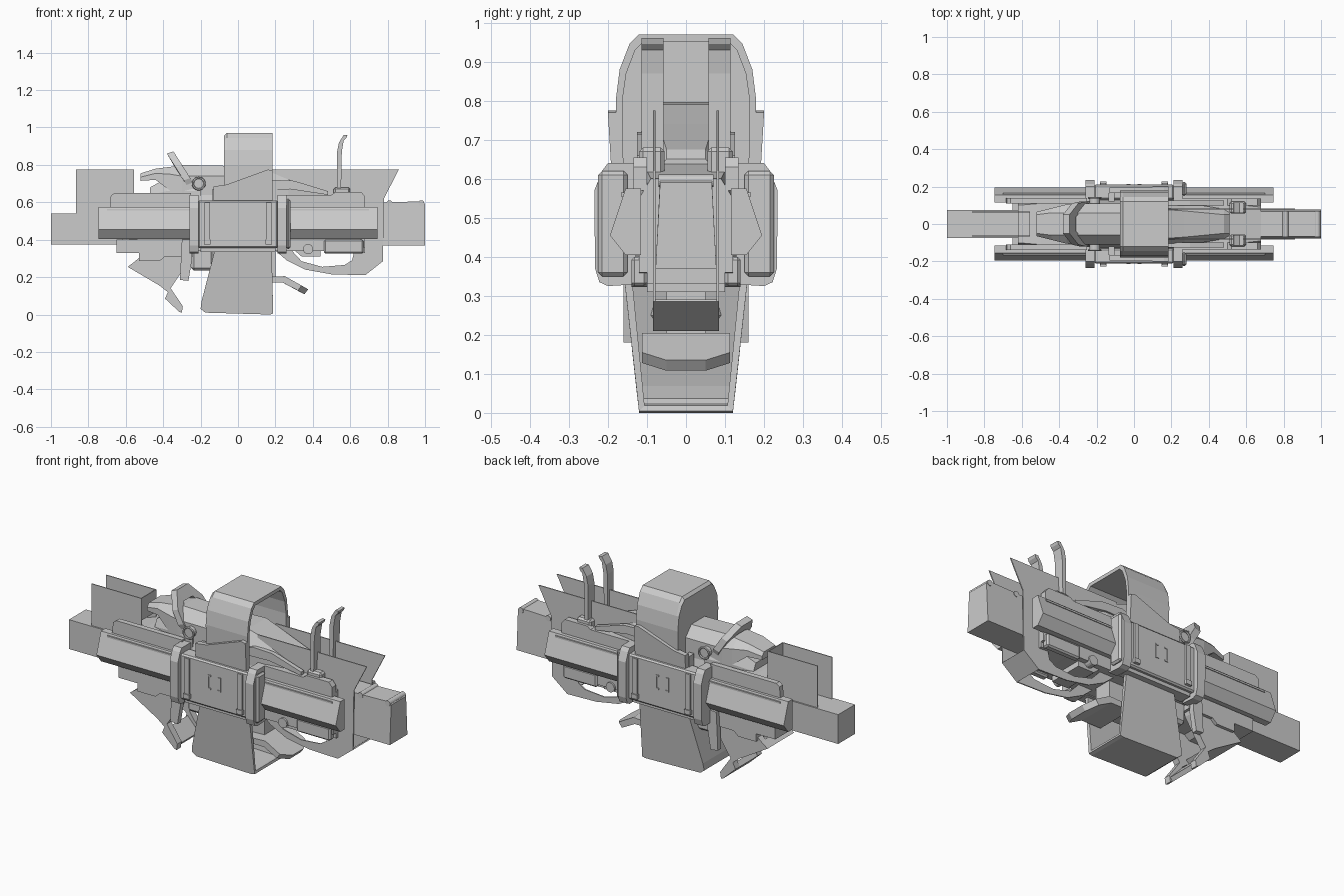
import bpy, bmesh, math
from mathutils import Vector

if "Cube" in bpy.data.objects:
    bpy.data.objects.remove(bpy.data.objects["Cube"])


def finish(name, bm, mirror=False, bevel=0):
    bmesh.ops.recalc_face_normals(bm, faces=bm.faces)
    me = bpy.data.meshes.new(name)
    bm.to_mesh(me)
    bm.free()
    ob = bpy.data.objects.new(name, me)
    bpy.context.collection.objects.link(ob)
    if bevel:
        m = ob.modifiers.new("bevel", 'BEVEL')
        m.width, m.segments, m.limit_method = bevel, 1, 'ANGLE'
    if mirror:
        m = ob.modifiers.new("mirror", 'MIRROR')
        m.use_axis = (False, True, False)
    return ob


def prism_bm(pts, lo, hi, axis='y'):
    """Extrude an xz profile along y, or a yz profile along x."""
    bm = bmesh.new()
    put = (lambda p, t: (p[0], t, p[1])) if axis == 'y' else (lambda p, t: (t, p[0], p[1]))
    a = [bm.verts.new(put(p, lo)) for p in pts]
    b = [bm.verts.new(put(p, hi)) for p in pts]
    bm.faces.new(a)
    bm.faces.new(b)
    n = len(pts)
    for i in range(n):
        j = (i + 1) % n
        bm.faces.new((a[i], a[j], b[j], b[i]))
    return bm


def prism(name, pts, lo, hi, axis='y', mirror=False, bevel=0):
    return finish(name, prism_bm(pts, lo, hi, axis), mirror, bevel)


def box(name, x0, x1, y0, y1, z0, z1, mirror=False, bevel=0):
    return prism(name, [(x0, z0), (x1, z0), (x1, z1), (x0, z1)], y0, y1, 'y', mirror, bevel)


def loft(name, sections):
    """Six-sided hull through sections (x, bottom half width, top half width, z0, z shoulder, z1)."""
    bm = bmesh.new()
    rings = []
    for x, w, t, z0, zm, z1 in sections:
        ring = [(w, z0), (w, zm), (t, z1), (-t, z1), (-w, zm), (-w, z0)]
        rings.append([bm.verts.new((x, y, z)) for y, z in ring])
    for a, b in zip(rings, rings[1:]):
        for i in range(6):
            j = (i + 1) % 6
            bm.faces.new((a[i], a[j], b[j], b[i]))
    bm.faces.new(rings[0])
    bm.faces.new(rings[-1])
    return finish(name, bm)


def both(p):
    return p + [(-y, z) for y, z in reversed(p)]


# Side rails, with a raised lip and inner bars above and below
prism("side_rail", [(.115, .575), (.155, .575), (.195, .455), (.155, .405), (.115, .405)],
      -.745, .745, 'x', True)
box("rail_groove_strip", -.70, .70, .155, .166, .555, .565, True)
prism("rear_top_bar", [(-.685, .58), (-.68, .635), (-.66, .65), (-.25, .65), (-.25, .57), (-.685, .57)],
      .11, .14, mirror=True)
prism("front_top_bar", [(.26, .57), (.26, .64), (.5, .64), (.52, .655), (.66, .655), (.68, .63), (.68, .57)],
      .10, .135, mirror=True)

# Core body between the rails
loft("core_body", [(-.62, .12, .10, .36, .55, .60), (-.5, .13, .11, .34, .57, .64),
                   (.5, .13, .11, .34, .57, .64), (.68, .12, .09, .36, .55, .60)])
prism("rear_under_block", [(-.65, .40), (-.65, .33), (-.53, .33), (-.53, .285), (-.42, .285),
                           (-.39, .31), (-.24, .31), (-.24, .40)], -.135, .135)
prism("front_under_block", [(.22, .40), (.24, .36), (.30, .345), (.34, .31), (.44, .31), (.44, .345),
                            (.68, .33), (.68, .40)], -.10, .10)
box("under_step", .46, .67, .10, .14, .325, .40, True, .008)
box("under_receiver", -.25, -.13, -.10, .10, .235, .36, bevel=.015)

# Central clamp: two straps and a side cover
strap = [(.12, .33), (.20, .325), (.222, .335), (.233, .37), (.235, .57), (.215, .62), (.20, .64), (.12, .64)]
for name, x0, x1 in (("rear_strap", -.26, -.21), ("front_strap", .21, .26)):
    prism(name, strap, x0, x1, 'x', True)
box("strap_front_lug", .255, .28, .15, .225, .35, .62, True, .01)
box("side_cover", -.215, .215, .13, .21, .355, .61, True, .008)
for x in (-.165, .165):
    box("cover_rib", x - .014, x + .014, .20, .22, .385, .60, True)
    box("rib_foot", x - .018, x + .018, .20, .226, .375, .40, True)
for s in (-1, 1):
    prism("cover_slot", [(s * .02, .46), (s * .04, .46), (s * .04, .54), (s * .02, .54),
                         (s * .02, .532), (s * .034, .532), (s * .034, .468), (s * .02, .468)],
          .205, .214, mirror=True)
box("cover_top_tab", -.135, -.105, .12, .165, .60, .67, True)
box("lower_cover_lip", -.20, .20, .12, .19, .335, .36, True)

# Upper arch: open at the front, closed at the rear
arch = [(.175, .60), (.18, .80), (.17, .88), (.145, .945), (.12, .97)]
inner = [(.16, .60), (.163, .80), (.153, .87), (.13, .93), (.11, .95)]
prism("upper_arch", both(arch) + list(reversed(both(inner))), -.06, .185, 'x')
bm = prism_bm(both(arch), -.075, -.06, 'x')
for v in bm.verts:
    if v.co.x < -.07 and v.co.z > .9:
        v.co.z -= .015
finish("arch_rear_wall", bm)
bm = prism_bm([(-.13, .60), (-.13, .685), (-.06, .695), (.16, .775), (.185, .77), (.185, .60)], .165, .19)
for v in bm.verts:
    if v.co.y > .18:
        v.co.y += .06 * (v.co.z - .60)
finish("arch_side_cheek", bm, True)

# Lower shell: tapered, open at the front and hollow
bm = prism_bm([(-.12, .36), (.18, .36), (.188, .005), (.17, 0), (-.175, .01), (-.2, .03), (-.195, .07)], -.16, .16)
for v in bm.verts:
    v.co.y *= .75 + .25 * min(1, v.co.z / .34)
bmesh.ops.recalc_face_normals(bm, faces=bm.faces)
bm.normal_update()
bmesh.ops.delete(bm, geom=[f for f in bm.faces if f.normal.x > .9 or f.normal.z > .9], context='FACES')
ob = finish("lower_shell", bm)
m = ob.modifiers.new("shell", 'SOLIDIFY')
m.thickness, m.offset = .02, -1
box("lower_inner_block", -.1, .2, -.05, .05, .19, .35)

# Upper cowl, rear hood and front slope
loft("rear_hood", [(-.52, .065, .05, .715, .735, .755), (-.44, .085, .06, .72, .755, .78),
                   (-.36, .105, .06, .66, .75, .79), (-.30, .11, .06, .62, .74, .80),
                   (-.06, .11, .06, .62, .74, .795)])
loft("rear_hood_base", [(-.47, .07, .05, .60, .64, .68), (-.38, .10, .07, .60, .66, .73), (-.2, .12, .09, .60, .66, .72)])
loft("front_cowl", [(-.06, .11, .06, .60, .74, .795), (.12, .12, .08, .60, .70, .79), (.27, .115, .07, .60, .68, .74),
                    (.48, .08, .05, .60, .64, .675), (.51, .07, .05, .60, .63, .65)])
prism("cowl_side_trim", [(.0, .66), (.18, .72), (.30, .715), (.48, .66), (.48, .64), (.28, .67)],
      .10, .125, mirror=True)

# Slanted crest that wraps the hood
bm = bmesh.new()
rings = []
for y, s in ((.12, .05), (.11, .5), (.05, 1), (-.05, 1), (-.11, .5), (-.12, .05)):
    x, z = -.27 - .095 * s, .71 + .15 * s
    rings.append([bm.verts.new((x + dx, y * k, z + dz)) for dx, dz, k in
                  ((-.015, 0, 1), (.02, .012, 1), (.055, -.045, .8), (.02, -.06, .8))])
for a, b in zip(rings, rings[1:]):
    for i in range(4):
        bm.faces.new((a[i], a[(i + 1) % 4], b[(i + 1) % 4], b[i]))
bm.faces.new(rings[0])
bm.faces.new(rings[-1])
finish("hood_crest", bm)

# Side rings on the hood
circle = [(math.cos(i * math.tau / 16), math.sin(i * math.tau / 16)) for i in range(16)]
for s in (-1, 1):
    bpy.ops.mesh.primitive_torus_add(major_radius=.031, minor_radius=.006, major_segments=20, minor_segments=6,
                                     location=(-.21, s * .14, .70), rotation=(math.pi / 2, 0, 0))
    bpy.context.object.name = "side_ring"
prism("ring_hub", [(-.21 + .028 * c, .70 + .028 * s) for c, s in circle], .10, .135, mirror=True)
prism("under_pin", [(.375 + .027 * c, .35 + .027 * s) for c, s in circle], .08, .14, mirror=True)

# Rear stock: closed box, and a raised bracket of thin plates
box("rear_box", -1, -.60, -.075, .075, .375, .54)
box("rear_plate", -.865, -.555, .062, .067, .525, .775, True)
box("rear_plate_end", -.56, -.555, -.067, .067, .65, .775)

# Front box with top pins
bm = prism_bm([(.6, .37), (1, .37), (1, .59), (.985, .605), (.79, .60), (.6, .60)], -.078, .078)
for v in bm.verts:
    if v.co.z > .5:
        v.co.y *= .85
finish("front_box", bm)
for x in (.81, .98):
    prism("front_box_pin", [(x + .016 * c, .595 + .016 * s) for c, s in circle], -.07, .07)

# Front side plates with the curved guard opening
prism("front_side_plate", [(.18, .775), (.86, .775), (.78, .62), (.775, .285), (.68, .21), (.5, .215), (.36, .24),
                           (.26, .29), (.19, .35), (.28, .35), (.34, .285), (.45, .255), (.57, .265), (.61, .29),
                           (.625, .35), (.18, .36)], .078, .084, mirror=True)
prism("plate_lower_bridge", [(.68, .21), (.775, .285), (.77, .29), (.677, .217)], -.08, .08)

# Tall curved prongs
prism("tall_prong", [(.53, .62), (.53, .87), (.54, .92), (.565, .96), (.585, .96), (.58, .945), (.565, .93),
                     (.555, .87), (.55, .62)], .058, .114, mirror=True)
box("prong_base", .51, .60, .055, .12, .60, .68, True, .01)

# Lower front bracket with a chamfered tip
bm = prism_bm([(.12, .20), (.25, .205), (.375, .135), (.355, .108), (.24, .17), (.12, .17)], -.113, .113)
bmesh.ops.bisect_plane(bm, geom=bm.verts[:] + bm.edges[:] + bm.faces[:], plane_co=(0, .05, 0), plane_no=(0, 1, 0))
bmesh.ops.bisect_plane(bm, geom=bm.verts[:] + bm.edges[:] + bm.faces[:], plane_co=(0, -.05, 0), plane_no=(0, 1, 0))
for v in bm.verts:
    if abs(v.co.y) > .1 and v.co.x > .3:
        v.co += Vector((-.035, 0, .02))
finish("lower_bracket", bm)

# Lower rear hooks and hangers
prism("rear_hook", [(-.59, .255), (-.55, .285), (-.50, .33), (-.25, .33), (-.26, .29), (-.36, .14), (-.295, .045),
                    (-.30, .01), (-.315, .015), (-.39, .085), (-.375, .12), (-.42, .155)], .08, .118, mirror=True)
prism("hook_cross_plate", [(-.59, .255), (-.55, .285), (-.40, .17), (-.42, .155)], -.09, .09)
prism("hook_tip_bar", [(-.39, .085), (-.37, .11), (-.30, .035), (-.315, .015)], -.09, .09)
prism("strap_hanger", [(-.31, .185), (-.265, .18), (-.245, .30), (-.25, .40), (-.30, .40), (-.305, .30)],
      .13, .16, mirror=True)
